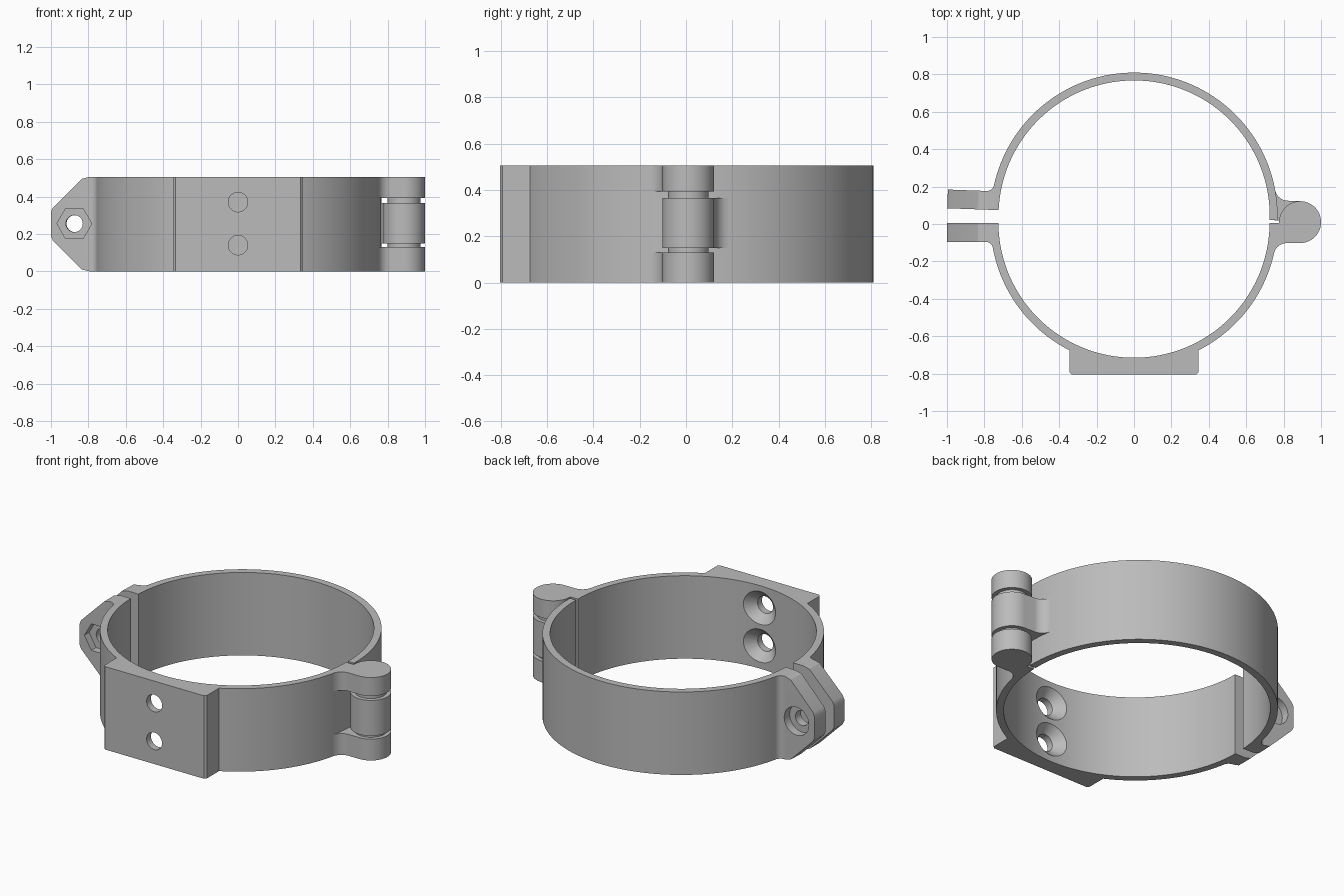
import bpy, bmesh
from math import sin, cos, atan2, pi, radians, sqrt
from mathutils import Matrix, Vector

cube = bpy.data.objects.get("Cube")
if cube:
    bpy.data.objects.remove(cube, do_unlink=True)

H = 0.505                    # height of the band
R_IN, R_OUT = 0.725, 0.767   # band radii
FACE = -0.005                # parting face of a half
PIN_X, PIN_R = 0.888, 0.112  # hinge axis and knuckle radius
LUG_X, LUG_Z, LUG_Y = -0.875, 0.255, -0.105
CENTRE_Y = 0.01

grey = bpy.data.materials.new("plain grey")
grey.use_nodes = True
grey.diffuse_color = (0.5, 0.5, 0.5, 1)
grey.node_tree.nodes["Principled BSDF"].inputs["Base Color"].default_value = (0.5, 0.5, 0.5, 1)


def arc(cx, cy, r, a0, a1, n):
    return [(cx + r * cos(a0 + (a1 - a0) * i / n), cy + r * sin(a0 + (a1 - a0) * i / n))
            for i in range(n + 1)]


def fillet(rad, y, side):
    """Concave round from the line at y to the outside of the band."""
    cy = y - rad
    cx = side * sqrt((R_OUT + rad) ** 2 - cy * cy)
    end = atan2(-cy, -cx)
    return arc(cx, cy, rad, pi / 2, end, 10)


def finish(bm, name):
    bmesh.ops.recalc_face_normals(bm, faces=bm.faces)
    mesh = bpy.data.meshes.new(name)
    bm.to_mesh(mesh)
    bm.free()
    mesh.materials.append(grey)
    ob = bpy.data.objects.new(name, mesh)
    bpy.context.collection.objects.link(ob)
    return ob


def prism(name, pts, lo, hi, upright=True):
    """Extrude an outline along z, or along y when not upright."""
    bm = bmesh.new()
    verts = [bm.verts.new((a, b, lo) if upright else (a, lo, b)) for a, b in pts]
    face = bm.faces.new(verts)
    out = bmesh.ops.extrude_face_region(bm, geom=[face])
    move = Vector((0, 0, hi - lo)) if upright else Vector((0, hi - lo, 0))
    bmesh.ops.translate(bm, vec=move, verts=[g for g in out["geom"] if isinstance(g, bmesh.types.BMVert)])
    return finish(bm, name)


def rod(name, x, z, y0, y1, r0, r1, sides=48):
    """Cylinder or cone along y."""
    bm = bmesh.new()
    bmesh.ops.create_cone(bm, cap_ends=True, segments=sides, radius1=r0, radius2=r1, depth=abs(y1 - y0))
    turn = Matrix.Rotation(pi / 2 if y1 < y0 else -pi / 2, 4, 'X')
    spin = Matrix.Rotation(pi / 2, 4, 'Z')
    bm.transform(Matrix.Translation((x, (y0 + y1) / 2, z)) @ turn @ spin)
    return finish(bm, name)


def combine(ob, other, how):
    other.hide_render = True
    mod = ob.modifiers.new(how.lower(), 'BOOLEAN')
    mod.operation, mod.solver, mod.object = how, 'EXACT', other
    bpy.ops.object.select_all(action='DESELECT')
    bpy.context.view_layer.objects.active = ob
    ob.select_set(True)
    bpy.ops.object.modifier_apply(modifier=mod.name)
    bpy.data.objects.remove(other, do_unlink=True)


def smooth(ob):
    bpy.ops.object.select_all(action='DESELECT')
    bpy.context.view_layer.objects.active = ob
    ob.select_set(True)
    bpy.ops.object.shade_smooth_by_angle(angle=radians(25))


def half_band(name, block):
    """Half ring with a clamping lug, and an optional mounting block."""
    tip = -FACE / R_IN
    lug = fillet(0.04, LUG_Y, -1)
    stop = atan2(lug[-1][1], lug[-1][0])
    pts = arc(0, 0, R_IN, -pi + tip, -tip, 96)
    if block:
        w, base, c = 0.345, -0.815, 0.012
        side = atan2(-sqrt(R_OUT ** 2 - w * w), w)
        pts += arc(0, 0, R_OUT, -tip, side, 40)
        pts += [(w, base + c), (w - c, base), (c - w, base), (-w, base + c)]
        pts += arc(0, 0, R_OUT, -pi - side, stop, 36)
    else:
        pts += arc(0, 0, R_OUT, -tip, stop, 96)
    pts += lug[::-1][1:] + [(-1, LUG_Y), (-1, FACE)]
    return prism(name, pts, 0, H)


def knuckle(z0, z1):
    """Round hinge knuckle with its arm blended into the band."""
    blend = fillet(0.07, -PIN_R, 1)
    x, y = blend[-1]
    k = (R_IN + R_OUT) / 2 / R_OUT
    pts = blend[::-1] + arc(PIN_X, 0, PIN_R, -pi / 2, pi - FACE / PIN_R, 48)
    pts += [(R_OUT * k, FACE), (x * k, y * k)]
    return prism("knuckle", pts, z0, z1)


def cut_lug(ob):
    """Sloped lug corners and the bolt hole."""
    corner = [(-1.001, 0.19), (-0.99, 0.165), (-0.835, 0.01), (-0.79, -0.001),
              (-0.79, -0.1), (-1.1, -0.1), (-1.1, 0.19)]
    for flip in (False, True):
        pts = [(x, H - z if flip else z) for x, z in corner]
        combine(ob, prism("corner_cutter", pts, -0.3, 0.1, False), 'DIFFERENCE')
    combine(ob, rod("bolt_cutter", LUG_X, LUG_Z, -0.3, 0.1, 0.045, 0.045), 'DIFFERENCE')


# Front half: mounting block, two outer knuckles, nut pocket, screw holes
front = half_band("front_half", True)
for z0, z1 in ((0, 0.13), (0.393, H)):
    combine(front, knuckle(z0, z1), 'UNION')
cut_lug(front)
combine(front, rod("nut_cutter", LUG_X, LUG_Z, -0.2, LUG_Y + 0.045, 0.093, 0.093, 6), 'DIFFERENCE')
for z in (0.14, 0.37):
    combine(front, rod("screw_cutter", 0, z, -0.9, -0.6, 0.052, 0.052), 'DIFFERENCE')
    combine(front, rod("sink_cutter", 0, z, -0.705, -0.773, 0.12, 0.052), 'DIFFERENCE')
front.data.transform(Matrix.Translation((0, CENTRE_Y, 0)))

# Rear half: middle knuckle, bolt head recess, swung slightly open on the hinge
rear = half_band("rear_half", False)
combine(rear, knuckle(0.15, 0.366), 'UNION')
cut_lug(rear)
combine(rear, rod("head_cutter", LUG_X, LUG_Z, -0.2, LUG_Y + 0.05, 0.085, 0.085), 'DIFFERENCE')
axis = Matrix.Translation((PIN_X, 0, 0))
swing = axis @ Matrix.Rotation(radians(-2.1), 4, 'Z') @ axis.inverted()
rear.data.transform(Matrix.Translation((0, CENTRE_Y, 0)) @ swing @ Matrix.Scale(-1, 4, (0, 1, 0)))
rear.data.flip_normals()

# Hinge pin seen in the gaps between knuckles
pin = prism("hinge_pin", arc(PIN_X, CENTRE_Y, 0.088, 0, 2 * pi * 47 / 48, 47), 0.1, 0.42)

for ob in (front, rear, pin):
    smooth(ob)
